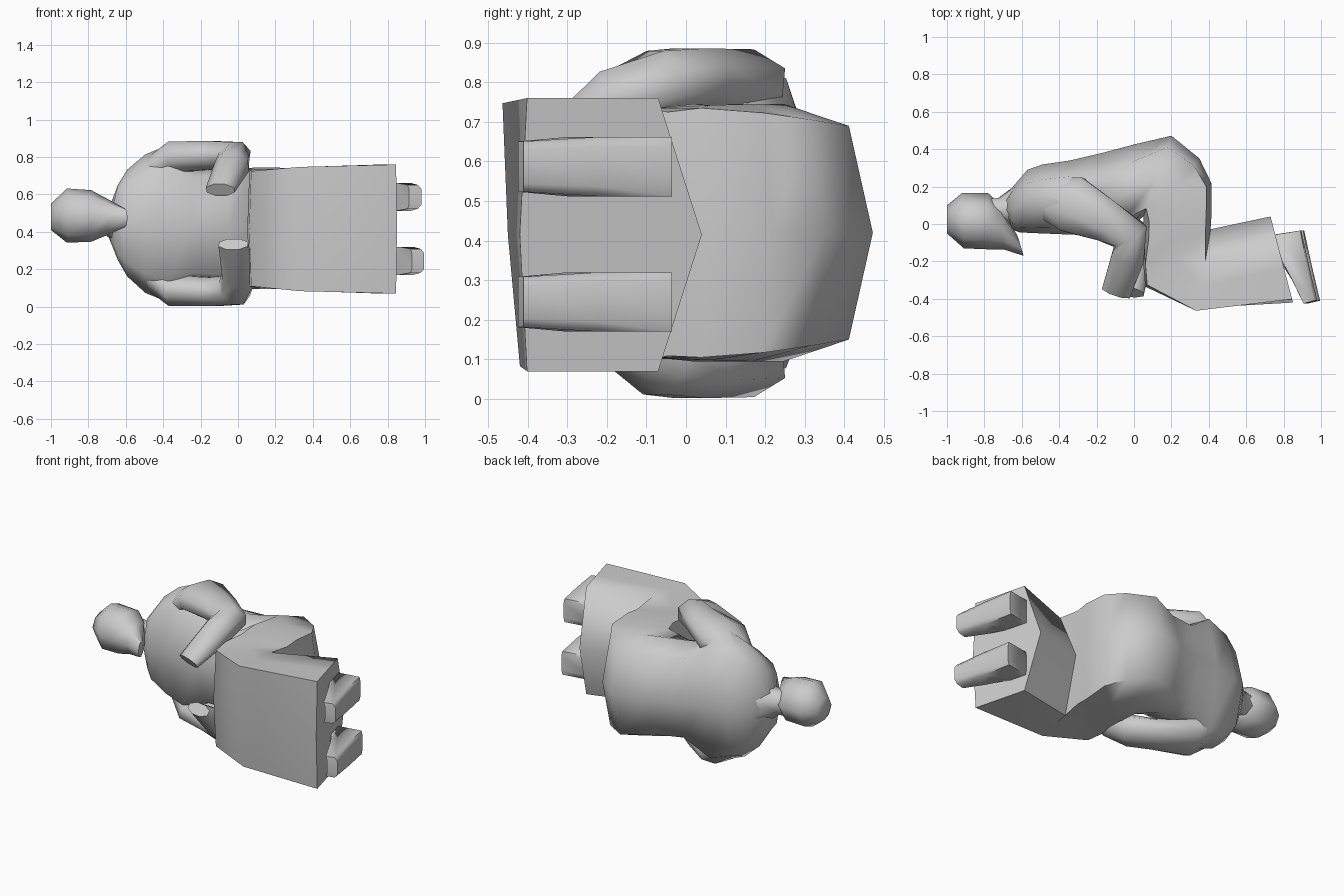
import bpy, bmesh
from math import cos, sin, tau
from mathutils import Vector

cube = bpy.data.objects.get("Cube")
if cube:
    bpy.data.objects.remove(cube, do_unlink=True)

grey = bpy.data.materials.new("plain_grey")
grey.use_nodes = True
COLOUR = (0.6, 0.6, 0.6, 1)
grey.diffuse_color = COLOUR
grey.node_tree.nodes["Principled BSDF"].inputs["Base Color"].default_value = COLOUR


def loft(name, rings, angle):
    """Skin a list of equal-sized point rings and close both ends."""
    bm = bmesh.new()
    rows = [[bm.verts.new(p) for p in ring] for ring in rings]
    n = len(rows[0])
    for a, b in zip(rows, rows[1:]):
        for i in range(n):
            j = (i + 1) % n
            bm.faces.new((a[i], a[j], b[j], b[i]))
    bm.faces.new(rows[0][::-1])
    bm.faces.new(rows[-1])
    bmesh.ops.recalc_face_normals(bm, faces=bm.faces)
    mesh = bpy.data.meshes.new(name)
    bm.to_mesh(mesh)
    bm.free()
    obj = bpy.data.objects.new(name, mesh)
    bpy.context.collection.objects.link(obj)
    mesh.materials.append(grey)
    bpy.ops.object.select_all(action="DESELECT")
    obj.select_set(True)
    bpy.context.view_layer.objects.active = obj
    bpy.ops.object.shade_smooth_by_angle(angle=angle)


def section(front, back, half, mid, shape=(0.15, 0.8, 0.8, 0.8), skew=0.0):
    """Eight-point cross-section between a front and a back point."""
    df, wf, db, wb = shape
    outline = [(0, 0), (df, wf), ((df + db) / 2, 1), (db, wb),
               (1, 0), (db, -wb), ((df + db) / 2, -1), (df, -wf)]
    f, b = Vector(front), Vector(back)
    ring = []
    for depth, side in outline:
        p = f.lerp(b, depth)
        ring.append((p.x, p.y - skew * side, mid + side * half))
    return ring


def limb(name, path, sides=8):
    """Tube through (centre, radius in plan, radius across) stations."""
    pts = [Vector(p[0]) for p in path]
    rings = []
    for i, (c, ra, rb) in enumerate(path):
        t = (pts[min(i + 1, len(pts) - 1)] - pts[max(i - 1, 0)]).normalized()
        u = t.cross(Vector((0, 0, 1))).normalized()
        v = t.cross(u)
        rings.append([pts[i] + u * ra * cos(tau * (k + .5) / sides)
                      + v * rb * sin(tau * (k + .5) / sides) for k in range(sides)])
    loft(name, rings, 1.2)


# Torso, lap and long skirt as one seated shell
shoulder = (0.08, 0.72, 0.78, 0.86)
thigh = (0.03, 1.0, 0.92, 1.0)
loft("robe", [
    section((-.67, .02), (-.70, .14), .09, .45),
    section((-.655, -.03), (-.63, .22), .20, .45),
    section((-.61, -.045), (-.57, .29), .285, .447, shoulder),
    section((-.50, -.05), (-.49, .318), .37, .444, shoulder),
    section((-.38, -.055), (-.34, .34), .425, .444, shoulder),
    section((-.25, -.06), (-.17, .38), .315, .435),
    section((-.05, -.04), (0, .425), .315, .42),
    section((.05, .04), (.20, .472), .325, .42, (0.1, 0.97, 0.86, 0.83)),
    section((.05, -.02), (.35, .35), .325, .42, (0.1, 1.0, 0.9, 0.88)),
    section((.05, -.10), (.413, .22), .322, .42, (0.08, 0.98, 0.93, 0.94)),
    section((.05, -.22), (.415, .06), .315, .42, thigh),
    section((.06, -.335), (.41, -.02), .308, .417, thigh),
    section((.33, -.45), (.41, -.028), .332, .415, (0.02, 1.0, 0.64, 1.0), .022),
    section((.85, -.42), (.73, .04), .345, .415, (0.04, 1.0, 0.76, 1.0)),
], 1.2)

# Head with a pointed beard
skull = (0.17, 0.75, 0.8, 0.75)
loft("head", [
    section((-1, -.05), (-1, .10), .07, .48, skull),
    section((-.91, -.13), (-.92, .165), .145, .487, skull),
    section((-.79, -.135), (-.78, .165), .138, .485, skull),
    section((-.70, -.135), (-.71, .10), .10, .48, skull),
    section((-.59, -.17), (-.62, -.07), .05, .475, skull),
], 1.1)
limb("neck", [((-.80, .06, .48), .08, .08), ((-.71, .07, .47), .075, .08),
              ((-.60, .10, .45), .12, .14)])

# Bent arms with the hands resting toward the lap
MID = 0.444
for side, name, reach in ((1, "left_arm", 0), (-1, "right_arm", .07)):
    limb(name, [
        ((-.45, .13, MID + side * .28), .12, .08),
        ((-.33, .105, MID + side * .357), .165, .092),
        ((-.14, .01, MID + side * .365), .12, .083),
        ((-.02, -.06, MID + side * .355), .105, .09),
        ((-.03 + reach / 2, -.17, MID + side * (.31 - reach / 2)), .095, .09),
        ((-.095 + reach, -.365, MID + side * (.18 - reach)), .085, .04),
    ])

# Wedge-shaped feet below the hem
profile = [(.91, -.035), (.95, -.22), (.995, -.41), (.93, -.425),
           (.86, -.30), (.79, -.19), (.72, -.12), (.74, -.06)]
for name, z, lift in (("left_foot", .587, .015), ("right_foot", .245, 0)):
    rings = []
    for off, shrink in ((-.075, .85), (-.05, 1), (.05, 1), (.075, .85)):
        rings.append([(.87 - lift + (x - .87) * shrink, y,
                       z + off * (.85 if y < -.35 else 1)) for x, y in profile])
    loft(name, rings, 1.2)
